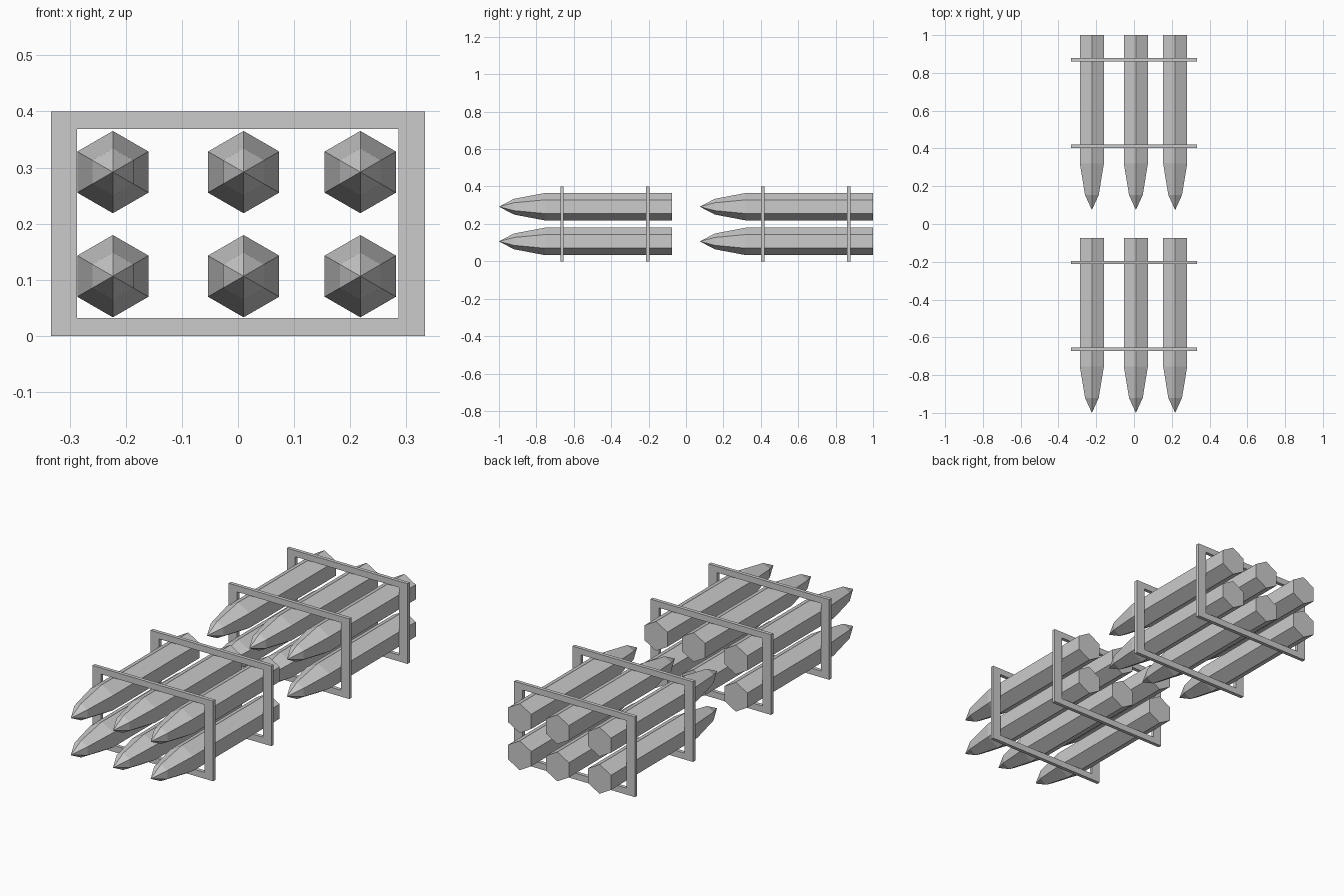
import bpy, bmesh
from math import sin, cos, pi

if "Cube" in bpy.data.objects:
    bpy.data.objects.remove(bpy.data.objects["Cube"])


def finish(name, bm):
    bmesh.ops.recalc_face_normals(bm, faces=bm.faces)
    mesh = bpy.data.meshes.new(name)
    bm.to_mesh(mesh)
    bm.free()
    obj = bpy.data.objects.new(name, mesh)
    bpy.context.collection.objects.link(obj)
    return obj


def pointed_rod(name, x, y, z):
    # six-sided shaft with a two-step pointed nose towards -y
    bm = bmesh.new()
    rings = []
    for dy, r in ((0.08, 0.042), (0.245, 0.0733), (0.926, 0.0733)):
        rings.append([bm.verts.new((x + r * sin(i * pi / 3), y + dy,
                                    z + r * cos(i * pi / 3))) for i in range(6)])
    tip = bm.verts.new((x, y, z))
    for i in range(6):
        j = (i + 1) % 6
        bm.faces.new((tip, rings[0][i], rings[0][j]))
        for a, b in zip(rings, rings[1:]):
            bm.faces.new((a[i], b[i], b[j], a[j]))
    bm.faces.new(rings[-1])
    return finish(name, bm)


def rack_frame(name, y, t=0.018):
    # flat rectangular frame with an open centre
    bm = bmesh.new()
    outer = [(-0.333, 0), (0.333, 0), (0.333, 0.4), (-0.333, 0.4)]
    inner = [(-0.287, 0.032), (0.286, 0.032), (0.286, 0.369), (-0.287, 0.369)]
    o, n = ([bm.verts.new((px, y - t / 2, pz)) for px, pz in loop]
            for loop in (outer, inner))
    faces = [bm.faces.new((o[i], o[(i + 1) % 4], n[(i + 1) % 4], n[i]))
             for i in range(4)]
    ext = bmesh.ops.extrude_face_region(bm, geom=faces, use_keep_orig=True)
    moved = [g for g in ext["geom"] if isinstance(g, bmesh.types.BMVert)]
    bmesh.ops.translate(bm, verts=moved, vec=(0, t, 0))
    return finish(name, bm)


# front and rear banks: six rods held by two frames each
for bank, y0 in (("front", -1.0), ("rear", 0.074)):
    for row, z in (("lower", 0.1065), ("upper", 0.292)):
        for col, x in (("left", -0.223), ("middle", 0.01), ("right", 0.218)):
            pointed_rod(f"{bank}_{row}_{col}_rod", x, y0, z)
    for pos, dy in (("nose", 0.337), ("tail", 0.796)):
        rack_frame(f"{bank}_{pos}_frame", y0 + dy)
